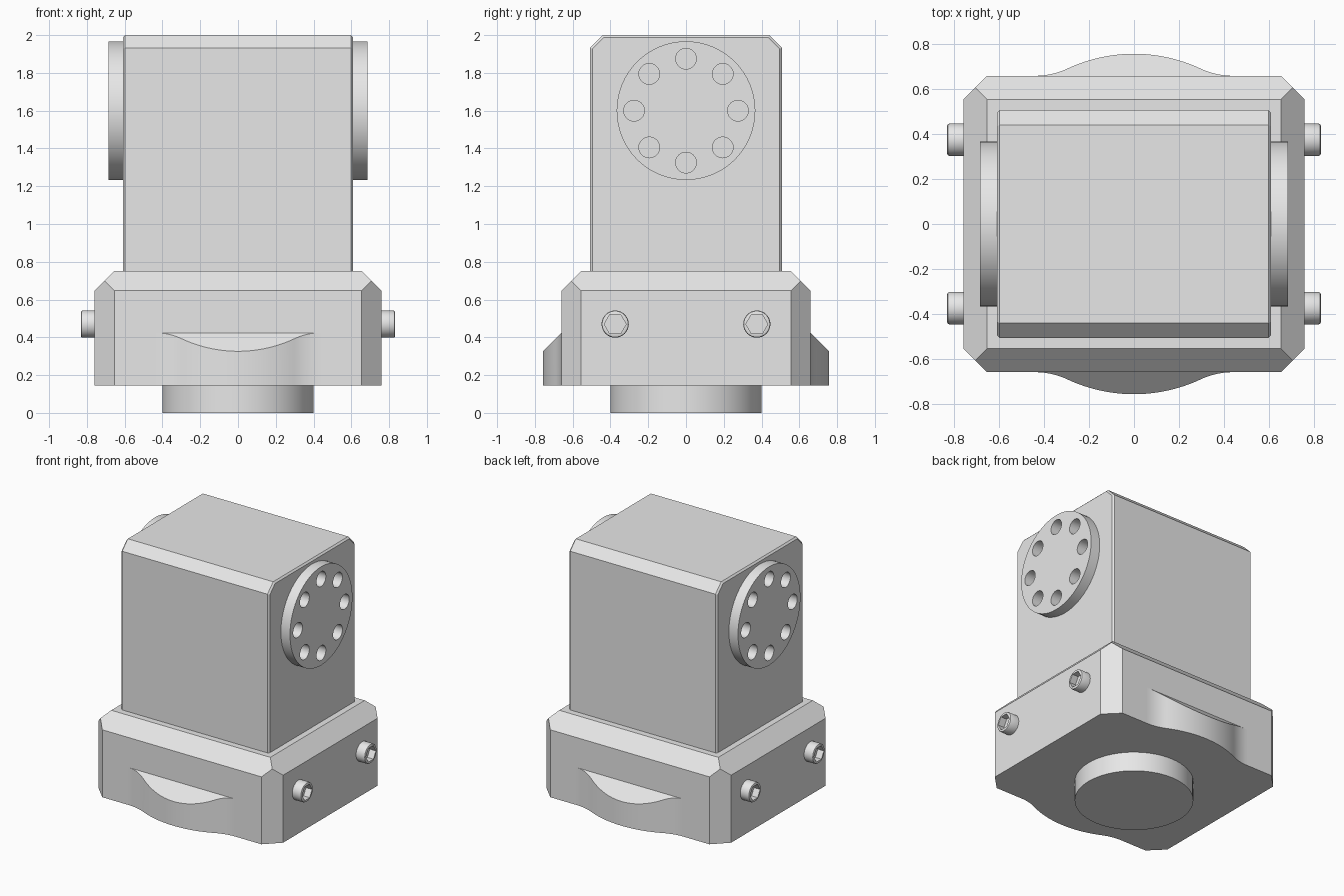
import bpy
import bmesh
from math import sin, cos, pi, atan, radians
from mathutils import Matrix, Vector

cube = bpy.data.objects.get("Cube")
if cube:
    bpy.data.objects.remove(cube, do_unlink=True)

GREY = (0.8, 0.8, 0.8, 1)
grey = bpy.data.materials.new("plain grey")
grey.use_nodes = True
grey.diffuse_color = GREY
grey.node_tree.nodes["Principled BSDF"].inputs["Base Color"].default_value = GREY


def finish(bm, name):
    """Turn a bmesh into a named object."""
    bmesh.ops.recalc_face_normals(bm, faces=bm.faces)
    mesh = bpy.data.meshes.new(name)
    bm.to_mesh(mesh)
    bm.free()
    mesh.materials.append(grey)
    ob = bpy.data.objects.new(name, mesh)
    bpy.context.collection.objects.link(ob)
    return ob


def activate(ob):
    bpy.ops.object.select_all(action='DESELECT')
    ob.select_set(True)
    bpy.context.view_layer.objects.active = ob


def smooth(ob):
    activate(ob)
    bpy.ops.object.shade_smooth_by_angle(angle=radians(30))


def slice_off(bm, point, normal):
    """Cut away everything beyond a plane and close the cut."""
    geom = bm.verts[:] + bm.edges[:] + bm.faces[:]
    bmesh.ops.bisect_plane(bm, geom=geom, dist=1e-5, plane_co=point,
                           plane_no=normal, clear_outer=True)
    bmesh.ops.holes_fill(bm, edges=[e for e in bm.edges if e.is_boundary], sides=0)


def block(hx, hy, z0, z1):
    bm = bmesh.new()
    bmesh.ops.create_cube(bm, size=1, matrix=Matrix.Translation((0, 0, (z0 + z1) / 2))
                          @ Matrix.Diagonal((2 * hx, 2 * hy, z1 - z0, 1)))
    return bm


def add_cylinder(bm, center, radius, depth, segments, along_x=True):
    turn = Matrix.Rotation(pi / 2, 4, 'Y') if along_x else Matrix()
    bmesh.ops.create_cone(bm, cap_ends=True, segments=segments, radius1=radius,
                          radius2=radius, depth=depth,
                          matrix=Matrix.Translation(center) @ turn)


def carve(ob, cutter):
    """Subtract a cutter and remove it."""
    cutter.hide_render = True
    mod = ob.modifiers.new("holes", 'BOOLEAN')
    mod.operation = 'DIFFERENCE'
    mod.solver = 'EXACT'
    mod.object = cutter
    activate(ob)
    bpy.ops.object.modifier_apply(modifier=mod.name)
    bpy.data.objects.remove(cutter, do_unlink=True)


# Base housing: chamfered top and corners
BX, BY, B0, B1, C = 0.76, 0.66, 0.145, 0.752, 0.105
bm = block(BX, BY, B0, B1)
for s in (-1, 1):
    slice_off(bm, (s * BX, 0, B1 - C), (s, 0, 1))
    slice_off(bm, (0, s * BY, B1 - C), (0, s, 1))
    for t in (-1, 1):
        slice_off(bm, (s * BX, t * (BY - C), 0), (s, t, 0))
finish(bm, "base_housing")

# Upper body: broad chamfers front and back, fine ones around the sides
UX, UY, TOP, WIDE, FINE = 0.61, 0.508, 2.0, 0.067, 0.012
bm = block(UX, UY, B1, TOP)
for s in (-1, 1):
    slice_off(bm, (0, s * UY, TOP - WIDE), (0, s, 1))
    slice_off(bm, (s * UX, 0, TOP - FINE), (s, 0, 1))
    for t in (-1, 1):
        slice_off(bm, (s * UX, t * (UY - FINE), 0), (s, t, 0))
        # the fine edge continues along the broad chamfer
        n = Vector((0, t, 1)).normalized()
        corner = Vector((s * UX, t * UY, TOP - WIDE)) - n * FINE
        slice_off(bm, corner, Vector((s, 0, 0)) + n)
finish(bm, "upper_body")

# Round boss under the base
bm = bmesh.new()
add_cylinder(bm, (0, 0, B0 / 2), 0.4, B0, 64, along_x=False)
smooth(finish(bm, "bottom_boss"))

# Bulges on front and back: an S-curved outline with a sloping top
HALF, RISE, CREST_R = 0.44, 0.098, 0.7
theta = 2 * atan(RISE / HALF)
total = HALF / sin(theta)
foot_r = total - CREST_R
STEPS = 12
outline = []
for i in range(STEPS + 1):          # concave foot
    a = theta * i / STEPS
    outline.append((HALF - foot_r * sin(a), foot_r * (1 - cos(a))))
for i in range(STEPS - 1, -1, -1):  # convex crest
    a = theta * i / STEPS
    outline.append((CREST_R * sin(a), RISE - CREST_R * (1 - cos(a))))
outline += [(-x, y) for x, y in reversed(outline[:-1])]
for side, name in ((-1, "front_bulge"), (1, "back_bulge")):
    bm = bmesh.new()
    face = bm.faces.new([bm.verts.new((x, side * (BY + y), B0)) for x, y in outline])
    new = bmesh.ops.extrude_face_region(bm, geom=[face])["geom"]
    bmesh.ops.translate(bm, vec=(0, 0, 0.4),
                        verts=[v for v in new if isinstance(v, bmesh.types.BMVert)])
    slice_off(bm, (0, side * BY, 0.424), (0, side, 1))
    smooth(finish(bm, name))

for side, label in ((-1, "right"), (1, "left")):
    # Flange disc with a ring of eight holes
    DISC_Z, THICK = 1.6, 0.075
    x = side * (UX + THICK / 2)
    bm = bmesh.new()
    add_cylinder(bm, (x, 0, DISC_Z), 0.367, THICK, 64)
    disc = finish(bm, label + "_flange")
    bm = bmesh.new()
    for i in range(8):
        a = i * pi / 4
        add_cylinder(bm, (x, 0.275 * cos(a), DISC_Z + 0.275 * sin(a)),
                     0.055, THICK * 2, 24)
    carve(disc, finish(bm, "hole_cutter"))
    smooth(disc)

    # Socket screws
    for y, place in ((-0.375, "front"), (0.375, "back")):
        bm = bmesh.new()
        end = side * 0.832
        add_cylinder(bm, ((side * BX + end) / 2, y, 0.47), 0.072, abs(end) - BX, 32)
        rim = [e for e in bm.edges if all(abs(v.co.x - end) < 1e-4 for v in e.verts)]
        bmesh.ops.bevel(bm, geom=rim, offset=0.01, segments=2, profile=0.5,
                        affect='EDGES')
        screw = finish(bm, f"{label}_{place}_screw")
        bm = bmesh.new()
        add_cylinder(bm, (end, y, 0.47), 0.058, 0.1, 6)
        carve(screw, finish(bm, "socket_cutter"))
        smooth(screw)
